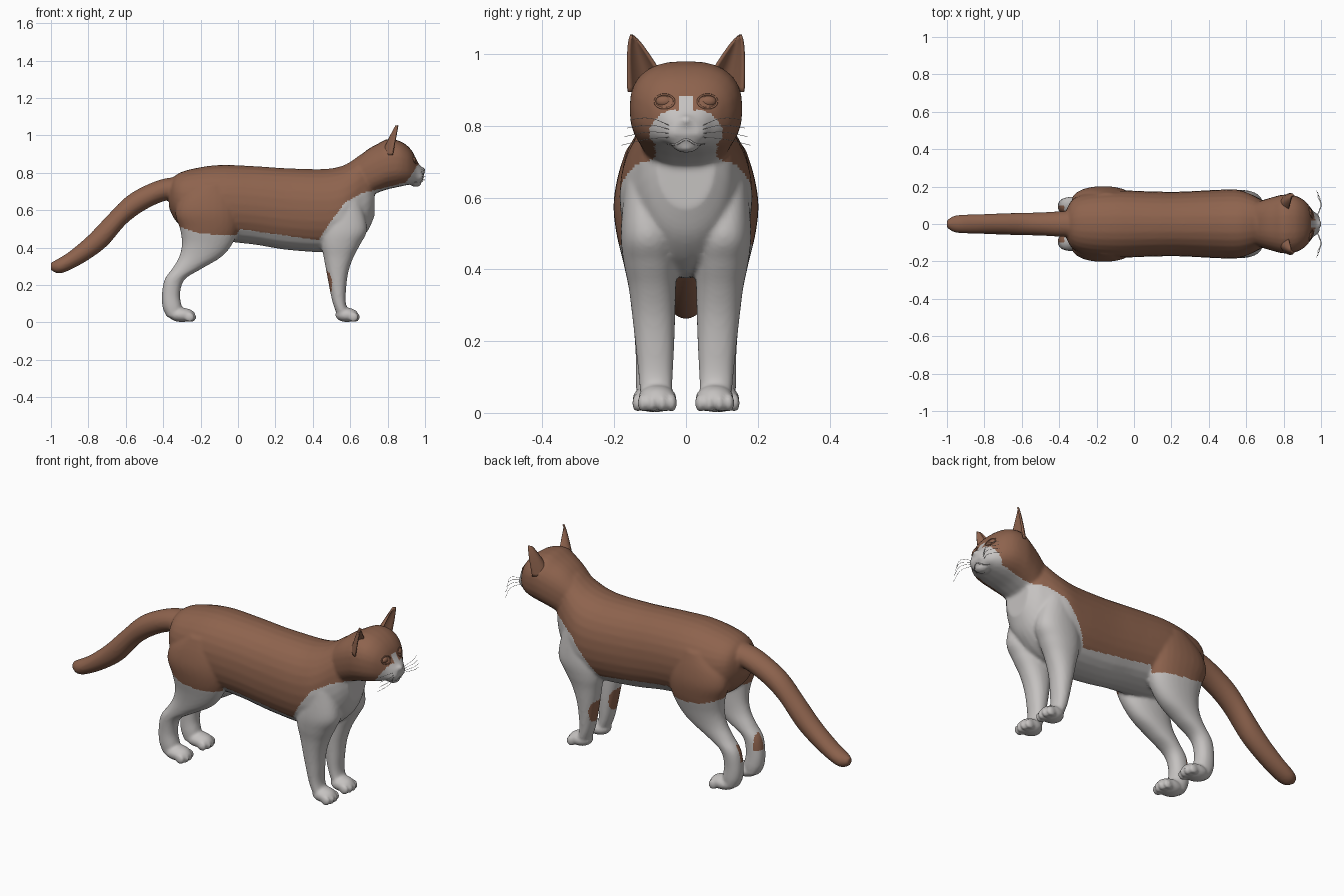
import bpy, bmesh, math
from mathutils import Vector, Matrix

if "Cube" in bpy.data.objects:
    bpy.data.objects.remove(bpy.data.objects["Cube"])


def material(name, rgb):
    m = bpy.data.materials.new(name)
    m.use_nodes = True
    m.diffuse_color = (*rgb, 1)
    m.node_tree.nodes["Principled BSDF"].inputs["Base Color"].default_value = (*rgb, 1)
    return m


BROWN = material("brown_fur", (0.27, 0.125, 0.075))
WHITE = material("white_fur", (0.56, 0.54, 0.53))


def make_object(name, bm, *mats):
    bmesh.ops.recalc_face_normals(bm, faces=bm.faces)
    mesh = bpy.data.meshes.new(name)
    bm.to_mesh(mesh)
    bm.free()
    ob = bpy.data.objects.new(name, mesh)
    bpy.context.collection.objects.link(ob)
    for m in mats:
        mesh.materials.append(m)
    mesh.shade_smooth()
    return ob


def smooth_rows(rows, steps=5):
    """Catmull-Rom interpolation of the section rows."""
    out = []
    for i in range(len(rows) - 1):
        a, b, c, d = (rows[min(max(i + k, 0), len(rows) - 1)] for k in (-1, 0, 1, 2))
        for s in range(steps):
            t = s / steps
            out.append([q + t / 2 * (r - p + t * (2*p - 5*q + 4*r - w + t * (3*(q - r) + w - p)))
                        for p, q, r, w in zip(a, b, c, d)])
    return out + [rows[-1]]


def loft(bm, rings, power=2, n=28):
    """Skin closed sections given as (centre, half axis, half axis)."""
    loops = []
    for c, u, v in rings:
        loop = []
        for k in range(n):
            a = 2 * math.pi * k / n
            e = 2 / power
            cu = math.copysign(abs(math.cos(a)) ** e, math.cos(a))
            cv = math.copysign(abs(math.sin(a)) ** e, math.sin(a))
            loop.append(bm.verts.new(c + u * cu + v * cv))
        loops.append(loop)
    for p, q in zip(loops, loops[1:]):
        for k in range(n):
            bm.faces.new((p[k], p[(k + 1) % n], q[(k + 1) % n], q[k]))
    bm.faces.new(loops[0])
    bm.faces.new(loops[-1])


def loft_along(bm, rows, power=2):
    """Rows of x, top, bottom, half width."""
    loft(bm, [(Vector((x, 0, (t + b) / 2)), Vector((0, w, 0)), Vector((0, 0, (t - b) / 2)))
              for x, t, b, w in smooth_rows(rows)], power)


def loft_leg(bm, rows, side):
    """Rows of z, back, front, inner, outer."""
    loft(bm, [(Vector(((b + f) / 2, side * (i + o) / 2, z)),
               Vector(((f - b) / 2, 0, 0)), Vector((0, (o - i) / 2, 0)))
              for z, b, f, i, o in smooth_rows(rows)], 2.2)


def ball(bm, centre, radii):
    bmesh.ops.create_uvsphere(bm, u_segments=24, v_segments=14, radius=1,
                              matrix=Matrix.Translation(centre) @ Matrix.Diagonal((*radii, 1)))


# Torso, tail and head volumes
bm = bmesh.new()
loft_along(bm, [(-.368, .74, .61, .06), (-.33, .79, .54, .13), (-.25, .82, .48, .165),
                (-.1, .842, .44, .18), (.1, .835, .415, .174), (.25, .825, .39, .173),
                (.45, .82, .375, .183), (.55, .835, .385, .184), (.61, .865, .41, .167),
                (.66, .90, .45, .142), (.7, .9, .5, .118), (.73, .83, .57, .08)], 2.15)
loft_along(bm, [(-.28, .78, .66, .07), (-.39, .77, .65, .068), (-.5, .73, .6, .062),
                (-.6, .67, .525, .06), (-.7, .57, .41, .057), (-.8, .465, .335, .053),
                (-.9, .38, .28, .05), (-.96, .342, .262, .044), (-1, .32, .28, .02)])
loft_along(bm, [(.58, .82, .68, .09), (.68, .915, .67, .125), (.75, .957, .695, .146),
                (.8, .98, .712, .157), (.86, .972, .725, .152), (.905, .945, .735, .13),
                (.935, .91, .742, .1), (.953, .87, .742, .076), (.975, .838, .745, .055),
                (.993, .82, .775, .03)], 2.5)
ball(bm, (.985, 0, .815), (.018, .02, .016))
ball(bm, (.95, 0, .742), (.03, .035, .017))

# Legs, paws, toes and muzzle pads on both sides
HIND = [(.74, -.22, -.06, .05, .165), (.66, -.31, -.01, .04, .19), (.58, -.335, .005, .035, .202),
        (.5, -.31, 0, .035, .194), (.42, -.3, -.03, .035, .175), (.35, -.315, -.09, .04, .16),
        (.29, -.35, -.19, .045, .15), (.23, -.392, -.285, .05, .145),
        (.15, -.407, -.31, .05, .14), (.08, -.403, -.3, .047, .14), (.03, -.38, -.3, .05, .135)]
FORE = [(.64, .49, .66, .05, .172), (.5, .45, .69, .03, .182), (.42, .445, .655, .025, .174),
        (.35, .458, .618, .028, .16), (.27, .473, .59, .03, .15), (.18, .49, .578, .033, .14),
        (.1, .508, .577, .037, .132), (.03, .535, .6, .04, .125)]
for side in (-1, 1):
    loft_leg(bm, HIND, side)
    loft_leg(bm, FORE, side)
    for x, y, reach in ((.582, .08, .062), (-.3, .095, .072)):
        ball(bm, (x, side * y, .04), (reach, .054, .038))
        for k in range(4):
            off = (k - 1.5) * .027
            ball(bm, (x + reach * (.78 - abs(off) * 5), side * y + off, .028), (.026, .015, .026))
    ball(bm, (.962, side * .026, .783), (.032, .035, .03))

body = make_object("cat_body", bm)
remesh = body.modifiers.new("fuse", "REMESH")
remesh.mode = "VOXEL"
remesh.voxel_size = .008
relax = body.modifiers.new("relax", "SMOOTH")
relax.factor, relax.iterations = .5, 5
deps = bpy.context.evaluated_depsgraph_get()
fused = bpy.data.meshes.new_from_object(body.evaluated_get(deps))
body.modifiers.clear()
body.data = fused
fused.materials.clear()
for m in (BROWN, WHITE):
    fused.materials.append(m)
fused.shade_smooth()

# Coat pattern: white below a line that rises over the chest to the muzzle
LINE = [(-.5, 0), (-.42, .5), (-.34, .52), (-.2, .475), (-.01, .465), (.01, .5), (.43, .44),
        (.49, .53), (.57, .64), (.66, .69), (.8, .725), (.9, .75), (.94, .81), (.96, .84), (1.1, .9)]


def coat_line(x):
    for (x0, z0), (x1, z1) in zip(LINE, LINE[1:]):
        if x0 <= x <= x1:
            return z0 + (z1 - z0) * (x - x0) / (x1 - x0)
    return 0


for f in fused.polygons:
    x, y, z = f.center
    white = z < coat_line(x) or (x < -.2 and z < .25 and x > -.42)
    white = white or (x > .9 and z < .885 and abs(y) < .018 + max(0, .85 - z) * .8)
    fore_spot = ((x - .468) / .035) ** 2 + ((z - .205) / .075) ** 2 < 1
    hind_spot = x < -.372 and abs(y) < .1 and abs(z - .22) < .05
    f.material_index = 1 if white and not (fore_spot or hind_spot) else 0


def face_x(y, z):
    """Front surface of the head at a given spot."""
    hit, point, _, _ = body.ray_cast(Vector((2, y, z)), Vector((-1, 0, 0)))
    return point.x if hit else .94


def tube(name, points, radius, mat):
    cu = bpy.data.curves.new(name, "CURVE")
    cu.dimensions = "3D"
    cu.bevel_depth, cu.bevel_resolution, cu.resolution_u = radius, 1, 6
    sp = cu.splines.new("BEZIER")
    sp.bezier_points.add(len(points) - 1)
    for bp, p in zip(sp.bezier_points, points):
        bp.co = p
        bp.handle_left_type = bp.handle_right_type = "AUTO"
    cu.materials.append(mat)
    ob = bpy.data.objects.new(name, cu)
    bpy.context.collection.objects.link(ob)


for side, label in ((1, "left"), (-1, "right")):
    # Ear: a cupped shell tapering to the tip
    bm = bmesh.new()
    rows, across = 12, 12
    grid = []
    for i in range(rows + 1):
        t = i / rows
        w = .058 * (1 - t) ** .75 + .002
        line = []
        for j in range(across + 1):
            a = 2 * j / across - 1
            cup = .052 * (1 - a * a) * (1 - t) ** .8
            line.append(bm.verts.new((.82 + .03 * t + .006 * a - cup,
                                      side * (.1 + .05 * t + w * a), .895 + .158 * t)))
        grid.append(line)
    for p, q in zip(grid, grid[1:]):
        for j in range(across):
            bm.faces.new((p[j], p[j + 1], q[j + 1], q[j]))
    ear = make_object(label + "_ear", bm, BROWN)
    shell = ear.modifiers.new("thickness", "SOLIDIFY")
    shell.thickness, shell.offset = .008, 0

    # Eye with its lid rim
    ex = face_x(side * .06, .868)
    bm = bmesh.new()
    ball(bm, (ex - .012, side * .06, .868), (.017, .025, .017))
    make_object(label + "_eye", bm, BROWN)
    rim = []
    for k in range(13):
        a = 2 * math.pi * k / 12
        y, z = side * (.06 + .027 * math.cos(a)), .868 + .019 * math.sin(a)
        rim.append((face_x(y, z), y, z))
    tube(label + "_eyelid", rim, .003, BROWN)

    # Whiskers
    for k in range(4):
        z = .768 + .011 * k
        x = face_x(side * .045, z)
        tube(f"{label}_whisker_{k + 1}",
             [(x - .004, side * .045, z), (x + .015, side * .1, z + .008 * (k - .5)),
              (x - .005, side * (.18 - .008 * k), z - .022 + .013 * k)], .0008, WHITE)

# Lip line
tube("lip", [(face_x(y, z), y, z) for y, z in
             ((-.05, .75), (-.025, .75), (0, .762), (.025, .75), (.05, .75))], .003, WHITE)
